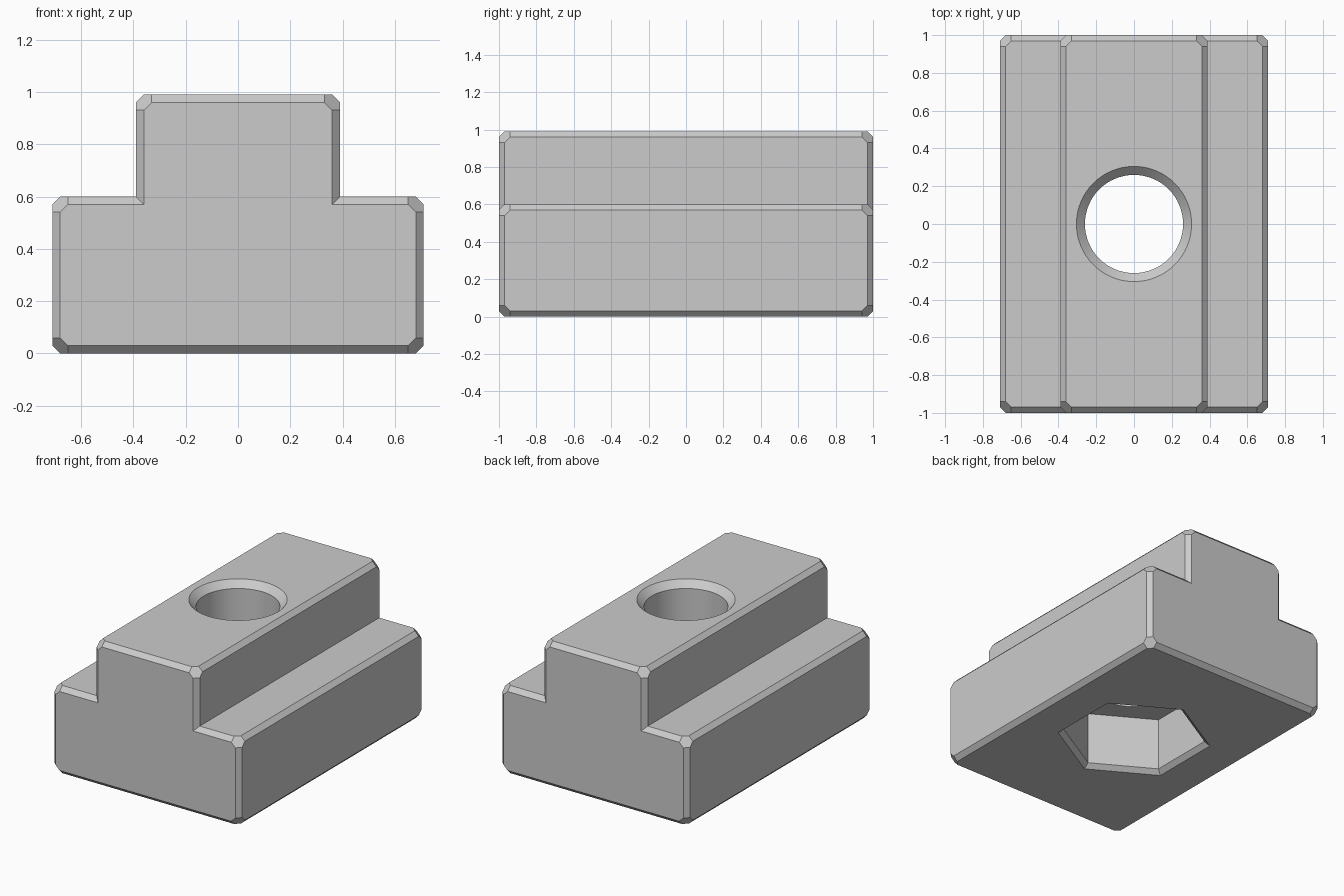
import bpy, bmesh, math
from itertools import permutations, product

cube = bpy.data.objects.get("Cube")
if cube:
    bpy.data.objects.remove(cube, do_unlink=True)

CHAMFER = 0.03

steel = bpy.data.materials.new("grey_steel")
steel.use_nodes = True
steel.diffuse_color = (0.6, 0.6, 0.6, 1)
steel.node_tree.nodes["Principled BSDF"].inputs["Base Color"].default_value = (0.6, 0.6, 0.6, 1)


def add_object(name, bm):
    bmesh.ops.recalc_face_normals(bm, faces=bm.faces)
    mesh = bpy.data.meshes.new(name)
    bm.to_mesh(mesh)
    bm.free()
    mesh.materials.append(steel)
    obj = bpy.data.objects.new(name, mesh)
    bpy.context.collection.objects.link(obj)
    return obj


def chamfered_block(name, half_x, half_y, z0, z1):
    """Block with flat chamfered edges and six-sided cut corners."""
    bm = bmesh.new()
    mid, half_z = (z0 + z1) / 2, (z1 - z0) / 2
    for sx, sy, sz in product((-1, 1), repeat=3):
        for a, b, c in permutations((0, CHAMFER, 2 * CHAMFER)):
            bm.verts.new((sx * (half_x - a), sy * (half_y - b), mid + sz * (half_z - c)))
    bmesh.ops.convex_hull(bm, input=bm.verts)
    bmesh.ops.dissolve_limit(bm, angle_limit=0.02, verts=bm.verts, edges=bm.edges)
    return add_object(name, bm)


def ring_loft(name, sides, phase, rings):
    """Closed solid through rings given as (height, radius)."""
    bm = bmesh.new()
    loops = []
    for z, r in rings:
        angles = [phase + 2 * math.pi * i / sides for i in range(sides)]
        loops.append([bm.verts.new((r * math.cos(t), r * math.sin(t), z)) for t in angles])
    for low, high in zip(loops, loops[1:]):
        for i in range(sides):
            j = (i + 1) % sides
            bm.faces.new((low[i], low[j], high[j], high[i]))
    bm.faces.new(loops[0])
    bm.faces.new(loops[-1])
    return add_object(name, bm)


def combine(target, other, operation):
    mod = target.modifiers.new(operation.lower(), "BOOLEAN")
    mod.operation, mod.solver, mod.object = operation, "EXACT", other
    bpy.context.view_layer.objects.active = target
    bpy.ops.object.modifier_apply(modifier=mod.name)
    bpy.data.objects.remove(other, do_unlink=True)


# Wide base with the narrower rail block on top
body = chamfered_block("slot_nut_body", 0.71, 1, 0, 0.6)
combine(body, chamfered_block("upper_rail", 0.39, 1, 0.2, 0.99), "UNION")

# Round bore with a countersunk mouth
bore = ring_loft("bore_cutter", 64, 0, [(0.2, 0.26), (0.945, 0.26), (1.035, 0.35)])
combine(body, bore, "DIFFERENCE")

# Hexagonal pocket underneath with a chamfered rim
pocket = ring_loft("pocket_cutter", 6, math.pi / 6, [(-0.03, 0.525), (0.03, 0.455), (0.39, 0.455)])
combine(body, pocket, "DIFFERENCE")

# Merge coplanar faces, then smooth the bore while keeping chamfers crisp
bm = bmesh.new()
bm.from_mesh(body.data)
bmesh.ops.remove_doubles(bm, verts=bm.verts, dist=0.0001)
bmesh.ops.dissolve_limit(bm, angle_limit=0.01, verts=bm.verts, edges=bm.edges)
bm.to_mesh(body.data)
bm.free()

bpy.ops.object.select_all(action="DESELECT")
body.select_set(True)
bpy.context.view_layer.objects.active = body
bpy.ops.object.shade_smooth_by_angle(angle=math.radians(30))
